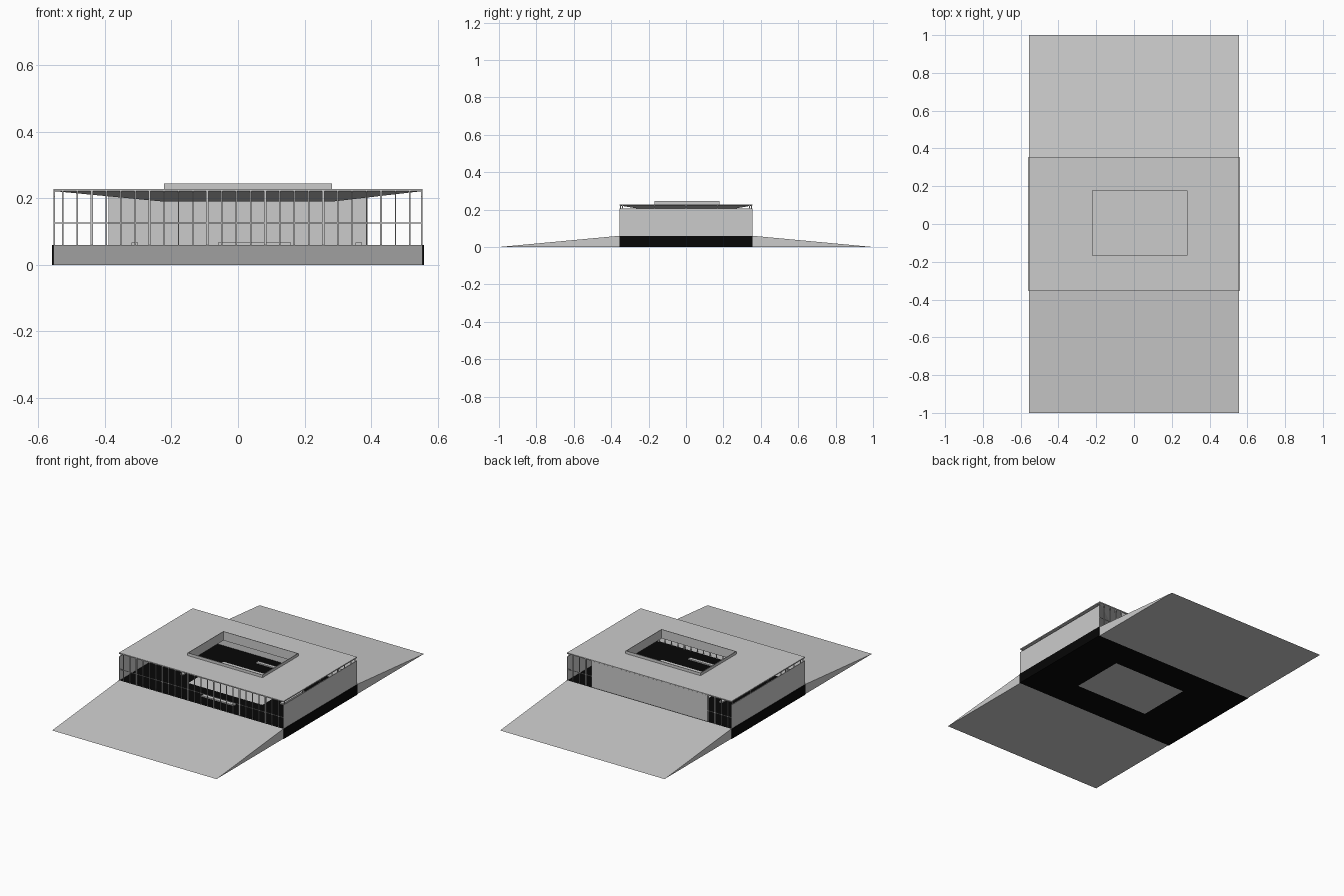
import bpy
import bmesh

cube = bpy.data.objects.get("Cube")
if cube:
    bpy.data.objects.remove(cube, do_unlink=True)


def material(name, value):
    mat = bpy.data.materials.new(name)
    mat.use_nodes = True
    color = (value, value, value, 1)
    mat.diffuse_color = color
    mat.node_tree.nodes["Principled BSDF"].inputs["Base Color"].default_value = color
    return mat


GREY = material("light grey", 0.6)
BLACK = material("black", 0.002)

# Main dimensions
HALF_X, HALF_Y = 0.555, 0.355
FLOOR, WALL_TOP, EAVE, ROOF = 0.06, 0.205, 0.222, 0.228
HOLE = (-0.22, 0.28, -0.165, 0.175)
STEP = 0.0435


def finish(name, bm, mat):
    bmesh.ops.recalc_face_normals(bm, faces=bm.faces)
    mesh = bpy.data.meshes.new(name)
    bm.to_mesh(mesh)
    bm.free()
    mesh.materials.append(mat)
    obj = bpy.data.objects.new(name, mesh)
    bpy.context.collection.objects.link(obj)
    return obj


def add_box(bm, x0, x1, y0, y1, z0, z1):
    verts = bmesh.ops.create_cube(bm, size=1)["verts"]
    for v in verts:
        v.co.x = x1 if v.co.x > 0 else x0
        v.co.y = y1 if v.co.y > 0 else y0
        v.co.z = z1 if v.co.z > 0 else z0


def boxes(name, mat, items):
    bm = bmesh.new()
    for item in items:
        add_box(bm, *item)
    return finish(name, bm, mat)


def grow(rect, d):
    return (rect[0] - d, rect[1] + d, rect[2] - d, rect[3] + d)


def frame(name, mat, rings):
    """Closed rectangular frame lofted through (rectangle, height) rings."""
    bm = bmesh.new()
    loops = []
    for (x0, x1, y0, y1), z in rings:
        corners = ((x0, y0), (x1, y0), (x1, y1), (x0, y1))
        loops.append([bm.verts.new((x, y, z)) for x, y in corners])
    for a, b in zip(loops, loops[1:] + loops[:1]):
        for i in range(4):
            j = (i + 1) % 4
            bm.faces.new((a[i], a[j], b[j], b[i]))
    return finish(name, bm, mat)


# Plinth with a courtyard opening, and the courtyard paving inside it
plinth = (-0.559, 0.559, -HALF_Y, HALF_Y)
frame("plinth", BLACK, [(plinth, 0), (plinth, FLOOR), (HOLE, FLOOR), (HOLE, 0)])
boxes("courtyard_paving", GREY, [(*HOLE, 0, FLOOR)])

# Sloped ramps at the front and back
for name, side in (("front_ramp", -1), ("back_ramp", 1)):
    bm = bmesh.new()
    profile = [(HALF_Y, 0), (1, 0), (HALF_Y, FLOOR)]
    face = bm.faces.new([bm.verts.new((-HALF_X, side * y, z)) for y, z in profile])
    new = bmesh.ops.extrude_face_region(bm, geom=[face])["geom"]
    for v in new:
        if isinstance(v, bmesh.types.BMVert):
            v.co.x = HALF_X
    finish(name, bm, GREY)

# Roof with a sloping soffit and a thin curb around the opening
eaves = (-HALF_X, HALF_X, -HALF_Y, HALF_Y)
curb = grow(HOLE, 0.003)
frame("roof", GREY, [(eaves, ROOF), (eaves, EAVE), (HOLE, 0.19),
                     (HOLE, 0.245), (curb, 0.245), (curb, ROOF)])

# Solid side walls and back wall
for name, side in (("right_wall", -1), ("left_wall", 1)):
    x0, x1 = sorted((side * HALF_X, side * (HALF_X - 0.004)))
    boxes(name, GREY, [(x0, x1, -HALF_Y, HALF_Y, FLOOR, WALL_TOP)])
boxes("back_wall", GREY, [(-0.39, 0.39, HALF_Y - 0.008, HALF_Y - 0.003, FLOOR, EAVE - 0.002)])


# Glazing bars: every fourth upright is a heavier post
def uprights(y, skip=0):
    for k in range(25):
        x = -0.527 + k * STEP
        if abs(x) < skip:
            continue
        w = 0.0035 if k % 4 == 2 else 0.002
        yield (x - w, x + w, y - w, y + w, FLOOR, EAVE + 0.002)


def rail(x0, x1, y):
    return (x0, x1, y - 0.0015, y + 0.0015, 0.1245, 0.1275)


front_y, back_y = -HALF_Y + 0.005, HALF_Y - 0.005
boxes("front_glazing_bars", GREY,
      [*uprights(front_y), rail(-HALF_X, HALF_X, front_y)])
boxes("back_glazing_bars", GREY,
      [*uprights(back_y, 0.39), rail(-HALF_X, -0.39, back_y), rail(0.39, HALF_X, back_y)])

# Short posts carrying the roof above the side walls
boxes("side_roof_posts", GREY,
      [(s * 0.553 - 0.002, s * 0.553 + 0.002, y - 0.002, y + 0.002, WALL_TOP, EAVE + 0.001)
       for s in (-1, 1) for y in (-0.34, -0.17, 0, 0.17, 0.34)])

# Low benches around the courtyard
bench_top = FLOOR + 0.007
boxes("benches", GREY,
      [(-0.06, 0.16, y - 0.01, y + 0.01, FLOOR, bench_top) for y in (-0.26, 0.27)]
      + [(x - 0.01, x + 0.01, -0.1, 0.11, FLOOR, bench_top) for x in (-0.31, 0.363)])
